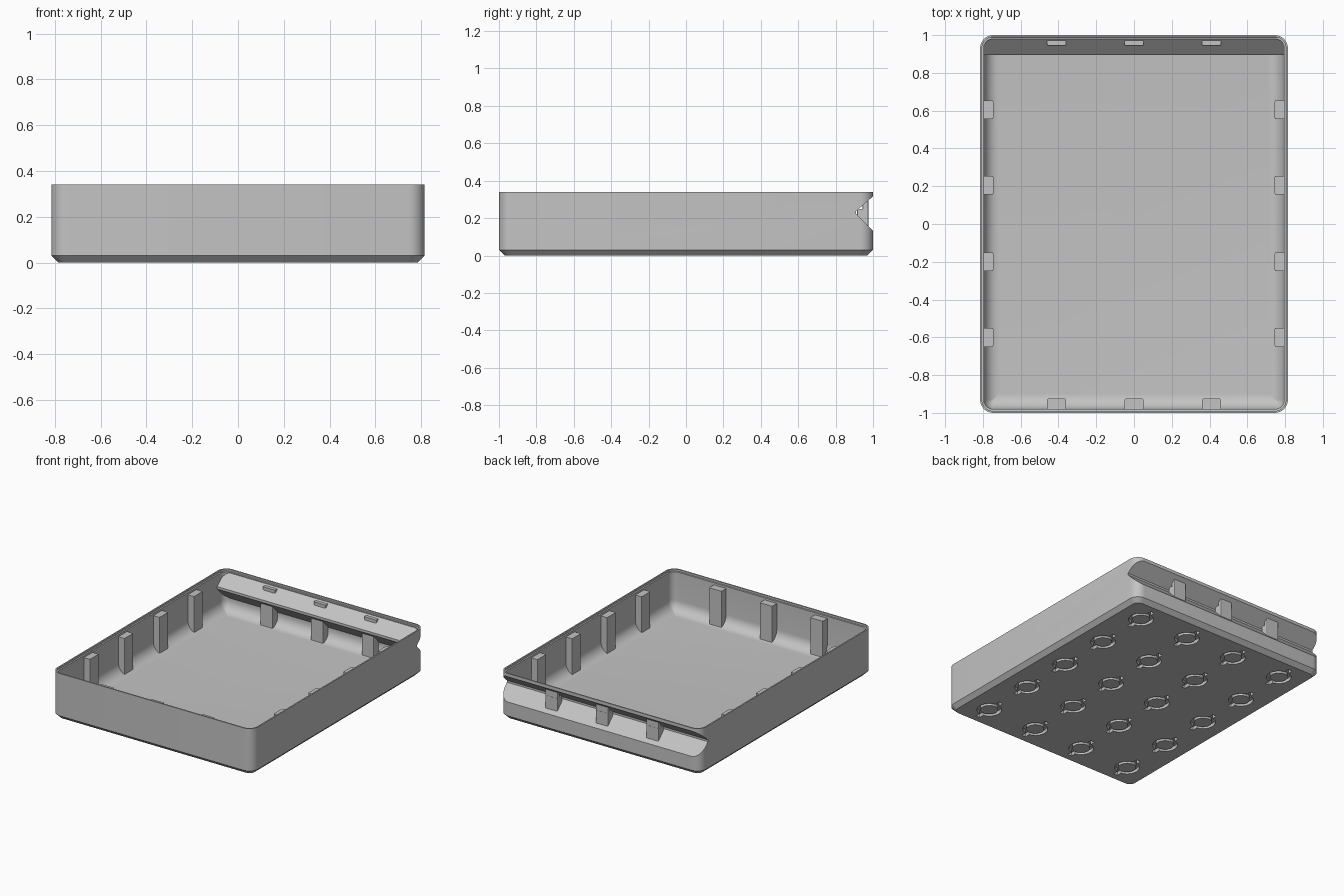
import bpy, bmesh, math
from mathutils import Matrix

cube = bpy.data.objects.get("Cube")
if cube:
    bpy.data.objects.remove(cube, do_unlink=True)

HX, HY, HEIGHT = 0.815, 1.0, 0.34
WALL, FLOOR, FILLET = 0.02, 0.04, 0.08

grey = bpy.data.materials.new("plain grey")
grey.use_nodes = True
grey.diffuse_color = (0.55, 0.55, 0.55, 1)
grey.node_tree.nodes["Principled BSDF"].inputs["Base Color"].default_value = grey.diffuse_color


def finish(name, bm):
    bmesh.ops.recalc_face_normals(bm, faces=bm.faces)
    mesh = bpy.data.meshes.new(name)
    bm.to_mesh(mesh)
    bm.free()
    mesh.materials.append(grey)
    obj = bpy.data.objects.new(name, mesh)
    bpy.context.collection.objects.link(obj)
    return obj


def loft(name, levels, segments=8):
    """Stack rounded rectangles given as (z, inset, corner radius)."""
    bm = bmesh.new()
    rings = []
    for z, inset, r in levels:
        ring = []
        for k, (sx, sy) in enumerate([(1, 1), (-1, 1), (-1, -1), (1, -1)]):
            for i in range(segments + 1):
                a = math.pi / 2 * (k + i / segments)
                ring.append(bm.verts.new((sx * (HX - inset - r) + r * math.cos(a),
                                          sy * (HY - inset - r) + r * math.sin(a), z)))
        rings.append(ring)
    for low, high in zip(rings, rings[1:]):
        for i in range(len(low)):
            j = (i + 1) % len(low)
            bm.faces.new((low[i], low[j], high[j], high[i]))
    bm.faces.new(rings[0])
    bm.faces.new(rings[-1])
    return finish(name, bm)


def prism_x(name, profile):
    """Extrude a (y, z) profile across the full width."""
    bm = bmesh.new()
    face = bm.faces.new([bm.verts.new((-1, y, z)) for y, z in profile])
    new = bmesh.ops.extrude_face_region(bm, geom=[face])["geom"]
    bmesh.ops.translate(bm, vec=(2, 0, 0), verts=[v for v in new if isinstance(v, bmesh.types.BMVert)])
    return finish(name, bm)


def box(bm, low, high):
    size = [b - a for a, b in zip(low, high)]
    mid = [(a + b) / 2 for a, b in zip(low, high)]
    bmesh.ops.create_cube(bm, size=1, matrix=Matrix.Translation(mid) @ Matrix.Diagonal((*size, 1)))


def cut(target, cutter):
    bpy.context.view_layer.objects.active = target
    mod = target.modifiers.new("cut", "BOOLEAN")
    mod.operation, mod.solver, mod.object = "DIFFERENCE", "EXACT", cutter
    bpy.ops.object.modifier_apply(modifier=mod.name)
    bpy.data.objects.remove(cutter, do_unlink=True)


# Tray shell with a chamfered foot
tray = loft("tray", [(0, 0.03, 0.045), (0.03, 0, 0.07), (HEIGHT, 0, 0.07)])

# Hollow with a filleted floor and a stepped rim, leaving the inward fold at the back
levels = []
for i in range(9):
    a = math.pi / 2 * i / 8
    shrink = FILLET * (1 - math.sin(a))
    levels.append((FLOOR + FILLET * (1 - math.cos(a)), WALL + shrink, max(0.05 - shrink, 0.005)))
levels += [(0.325, WALL, 0.05), (0.326, 0.01, 0.06), (0.4, 0.01, 0.06)]
hollow = loft("hollow", levels)
cut(hollow, prism_x("fold", [(0.895, 0.222), (0.895, 0.24), (1.1, 0.43), (1.1, 0.01)]))
cut(tray, hollow)

# Grip groove across the back
cut(tray, prism_x("groove", [(0.91, 0.223), (0.91, 0.237), (1.1, 0.405), (1.1, 0.03)]))

# Keyed ring recesses under the floor
bm = bmesh.new()
N, OUTER, INNER, DEPTH = 32, 0.084, 0.06, 0.025
for cx in (-0.61, -0.203, 0.203, 0.61):
    for cy in (-0.8, -0.4, 0, 0.4, 0.8):
        loops = []
        for r, z in ((OUTER, -0.02), (OUTER, DEPTH), (INNER, DEPTH), (INNER, -0.02)):
            loops.append([bm.verts.new((cx + r * math.cos(i * math.tau / N),
                                        cy + r * math.sin(i * math.tau / N), z)) for i in range(N)])
        for k in range(4):
            p, q = loops[k], loops[(k + 1) % 4]
            for i in range(N):
                bm.faces.new((p[i], p[(i + 1) % N], q[(i + 1) % N], q[i]))
cut(tray, finish("ring_recesses", bm))
bm = bmesh.new()
for cx in (-0.61, -0.203, 0.203, 0.61):
    for cy in (-0.8, -0.4, 0, 0.4, 0.8):
        for s in (-1, 1):
            y = sorted((cy + s * 0.072, cy + s * 0.122))
            box(bm, (cx - 0.016, y[0], -0.02), (cx + 0.016, y[1], DEPTH))
cut(tray, finish("key_recesses", bm))

bpy.ops.object.select_all(action="DESELECT")
tray.select_set(True)
bpy.context.view_layer.objects.active = tray
bpy.ops.object.shade_smooth_by_angle(angle=math.radians(30))


# Support ribs along the walls
def ribs(name, boxes):
    bm = bmesh.new()
    for low, high in boxes:
        box(bm, low, high)
    upright = [e for e in bm.edges if abs(e.verts[0].co.z - e.verts[1].co.z) > 0.01]
    bmesh.ops.bevel(bm, geom=upright, offset=0.006, segments=2, profile=0.5, affect="EDGES")
    finish(name, bm)


TOP, HALF, LOW = 0.31, 0.05, 0.03
SIDE_Y = (-0.6, -0.2, 0.205, 0.605)
END_X = (-0.41, 0, 0.41)
ribs("left_ribs", [((0.745, y - HALF, LOW), (0.805, y + HALF, TOP)) for y in SIDE_Y])
ribs("right_ribs", [((-0.805, y - HALF, LOW), (-0.745, y + HALF, TOP)) for y in SIDE_Y])
ribs("front_ribs", [((x - HALF, -0.99, LOW), (x + HALF, -0.925, TOP)) for x in END_X])
ribs("back_ribs", [((x - HALF, 0.915, LOW), (x + HALF, 0.976, 0.25)) for x in END_X])
ribs("back_rib_tips", [((x - HALF, 0.945, 0.2), (x + HALF, 0.975, TOP)) for x in END_X])
